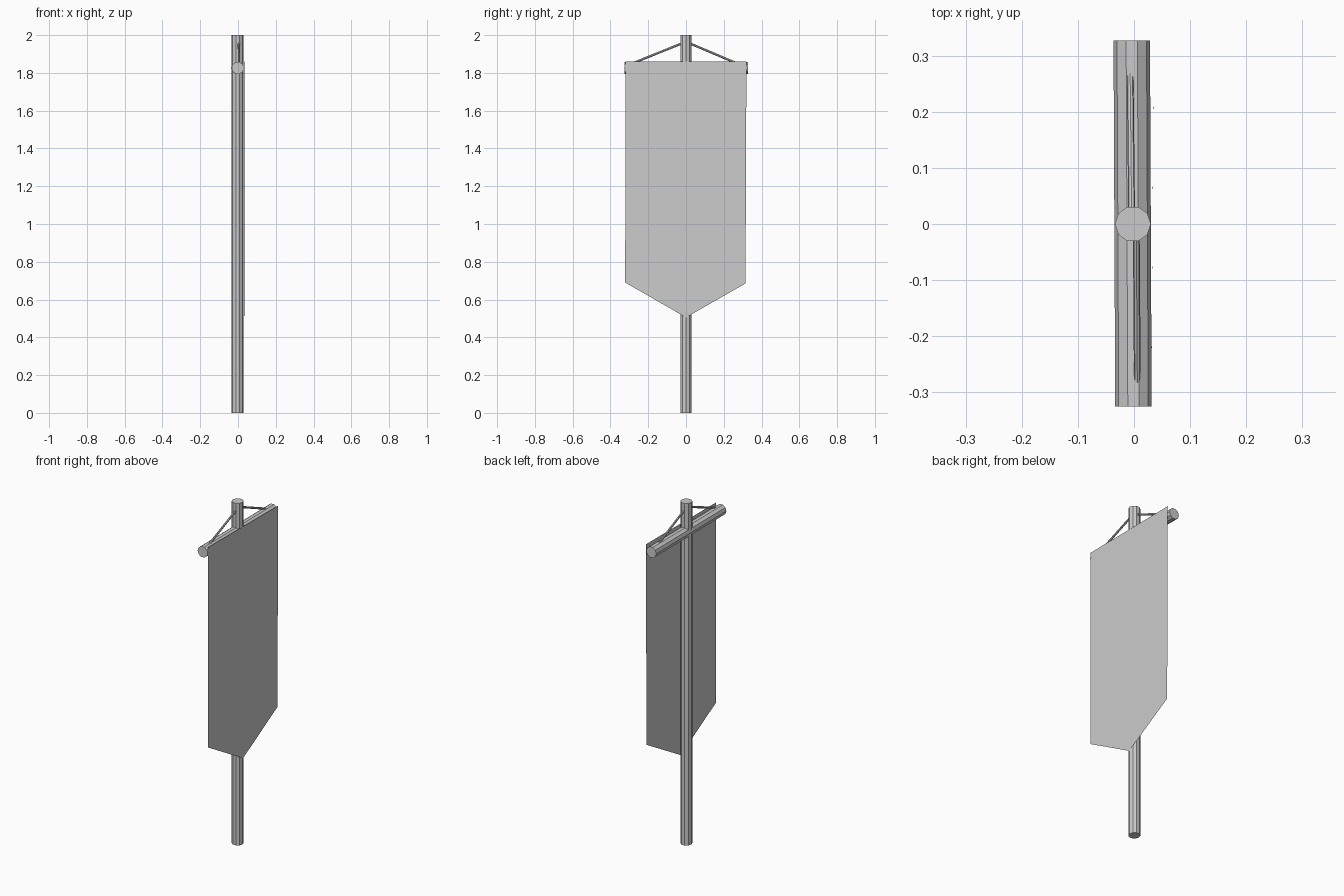
import bpy, bmesh
from mathutils import Vector, Matrix

if "Cube" in bpy.data.objects:
    bpy.data.objects.remove(bpy.data.objects["Cube"])


def make_object(name, bm):
    mesh = bpy.data.meshes.new(name)
    bm.to_mesh(mesh)
    bm.free()
    obj = bpy.data.objects.new(name, mesh)
    bpy.context.collection.objects.link(obj)
    return obj


def rod(name, start, end, radius, sides):
    """Capped flat-sided rod between two points, one corner facing +x."""
    start, end = Vector(start), Vector(end)
    axis = (end - start).normalized()
    side = Vector((1, 0, 0))
    side = (side - axis * side.dot(axis)).normalized()
    frame = Matrix((side, axis.cross(side), axis)).transposed().to_4x4()
    bm = bmesh.new()
    # the +90 degree turn puts the first corner on the side axis
    turn = Matrix.Rotation(1.5707963, 4, 'Z')
    bmesh.ops.create_cone(bm, cap_ends=True, segments=sides, radius1=radius,
                          radius2=radius, depth=(end - start).length,
                          matrix=Matrix.Translation((start + end) / 2) @ frame @ turn)
    return make_object(name, bm)


# Upright pole and crossbar
rod("pole", (-0.002, 0, 0), (-0.002, 0, 2), 0.032, 10)
rod("crossbar", (-0.001, -0.325, 1.826), (-0.004, 0.327, 1.826), 0.0325, 10)

# Ropes bracing the crossbar to the pole
rod("rope_left", (0.006, -0.29, 1.848), (0.004, 0, 1.965), 0.006, 8)
rod("rope_right", (-0.007, 0.275, 1.848), (-0.004, 0, 1.965), 0.006, 8)

# Hanging cloth: a single sheet with a pointed lower edge
outline = [(0.031, -0.32, 1.86), (0.031, -0.322, 0.69), (0.033, 0, 0.505),
           (0.035, 0.315, 0.685), (0.035, 0.32, 1.86)]
bm = bmesh.new()
bm.faces.new([bm.verts.new(p) for p in outline])
bm.normal_update()
make_object("banner_cloth", bm)
